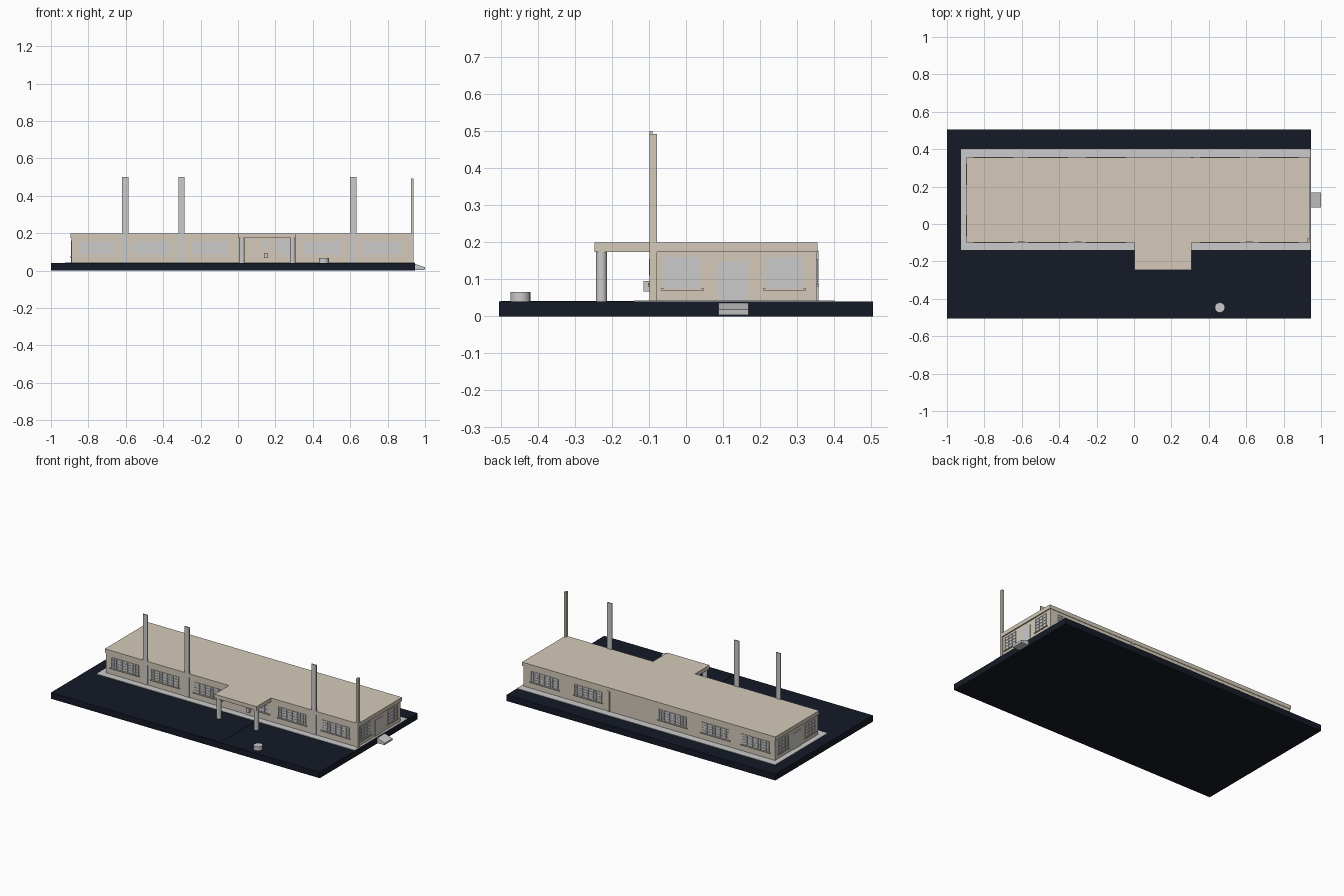
import bpy, bmesh, math
from mathutils import Matrix, Vector

if "Cube" in bpy.data.objects:
    bpy.data.objects.remove(bpy.data.objects["Cube"])


def material(name, rgb):
    m = bpy.data.materials.new(name)
    m.diffuse_color = (*rgb, 1)
    m.use_nodes = True
    m.node_tree.nodes["Principled BSDF"].inputs["Base Color"].default_value = m.diffuse_color
    return m


BEIGE = material("beige_plaster", (0.66, 0.59, 0.49))
NAVY = material("dark_asphalt", (0.007, 0.010, 0.019))


def finish(name, bm, mat=None):
    me = bpy.data.meshes.new(name)
    bm.to_mesh(me)
    bm.free()
    ob = bpy.data.objects.new(name, me)
    bpy.context.collection.objects.link(ob)
    if mat:
        me.materials.append(mat)
    return ob


def add_box(bm, x0, x1, y0, y1, z0, z1, M=Matrix()):
    c = Vector(((x0 + x1) / 2, (y0 + y1) / 2, (z0 + z1) / 2))
    S = Matrix.Diagonal((x1 - x0, y1 - y0, z1 - z0, 1))
    bmesh.ops.create_cube(bm, size=1, matrix=M @ Matrix.Translation(c) @ S)


def box(name, x0, x1, y0, y1, z0, z1, mat=None):
    bm = bmesh.new()
    add_box(bm, x0, x1, y0, y1, z0, z1)
    return finish(name, bm, mat)


def prism(name, pts, direction, mat=None):
    bm = bmesh.new()
    f = bm.faces.new([bm.verts.new(p) for p in pts])
    r = bmesh.ops.extrude_face_region(bm, geom=[f])
    bmesh.ops.translate(bm, vec=direction, verts=[v for v in r["geom"] if isinstance(v, bmesh.types.BMVert)])
    bmesh.ops.recalc_face_normals(bm, faces=bm.faces)
    return finish(name, bm, mat)


def cylinder(name, x, y, r, z0, z1):
    bm = bmesh.new()
    bmesh.ops.create_cone(bm, cap_ends=True, segments=24, radius1=r, radius2=r, depth=z1 - z0,
                          matrix=Matrix.Translation((x, y, (z0 + z1) / 2)))
    ob = finish(name, bm)
    bpy.context.view_layer.objects.active = ob
    ob.select_set(True)
    bpy.ops.object.shade_smooth_by_angle()
    ob.select_set(False)


def window(name, x, y, angle, w, z0, z1, cols, rows, sill=True):
    """Pane, frame grid and sill; outward normal is -y before rotation."""
    M = Matrix.Translation((x, y, 0)) @ Matrix.Rotation(angle, 4, 'Z')
    h, b = w / 2, 0.0015
    bm = bmesh.new()
    add_box(bm, -h, h, -0.001, 0.002, z0, z1, M)
    for i in range(cols + 1):
        t = 0.003 if i in (0, cols) else b
        c = -h + t / 2 + (w - t) * i / cols
        add_box(bm, c - t / 2, c + t / 2, -0.004, 0, z0, z1, M)
    for j in range(rows + 1):
        t = 0.003 if j in (0, rows) else b
        c = z0 + t / 2 + (z1 - z0 - t) * j / rows
        add_box(bm, -h, h, -0.0035, 0, c - t / 2, c + t / 2, M)
    finish(name, bm)
    if sill:
        bm = bmesh.new()
        add_box(bm, -h - 0.008, h + 0.008, -0.007, 0.002, z0 - 0.006, z0, M)
        finish(name + "_sill", bm, BEIGE)


# Site slab, driveway and pavement
box("site_slab", -1, 0.945, -0.505, 0.505, 0, 0.04, NAVY)
box("driveway", 0.0, 0.225, -0.50, -0.14, 0.038, 0.0415, NAVY)
box("pavement", -0.925, 0.944, -0.14, 0.40, 0.038, 0.043)

# Walls and T-shaped roof with entrance canopy
L, R, F, B = -0.89, 0.93, -0.095, 0.352
box("walls", L, R, F, B, 0.04, 0.18, BEIGE)
outline = [(-0.895, 0.355), (-0.895, -0.098), (0.003, -0.098), (0.003, -0.247),
           (0.307, -0.247), (0.307, -0.098), (0.938, -0.098), (0.938, 0.355)]
prism("roof_and_canopy", [(x, y, 0.174) for x, y in outline], (0, 0, 0.025), BEIGE)

# Tall fins along the front, and the beige one at the right corner
for i, x in enumerate((-0.603, -0.302, 0.617)):
    box(f"front_fin_{i}", x - 0.017, x + 0.017, -0.0985, -0.091, 0.04, 0.50)
box("corner_fin", 0.924, 0.938, -0.099, -0.078, 0.04, 0.492, BEIGE)

# Long windows front and back
for i, x in enumerate((-0.75, -0.46, -0.15, 0.46, 0.775)):
    window(f"front_window_{i}", x, F, 0, 0.198, 0.086, 0.155, 10, 4)
    window(f"back_window_{i}", x, B, math.pi, 0.198, 0.086, 0.155, 10, 4)

# End windows and doors
for side, x, a, s in (("right", R, math.pi / 2, 1), ("left", L, -math.pi / 2, -1)):
    for i, y in enumerate((-0.010, 0.266)):
        window(f"{side}_window_{i}", x, y, a, 0.10, 0.075, 0.16, 3, 4)
    x0, x1 = sorted((x - s * 0.003, x + s * 0.003))
    box(f"{side}_door", x0, x1, 0.086, 0.168, 0.04, 0.149)

# Ramp at the right door
prism("side_ramp", [(0.944, 0.088, 0.004), (0.998, 0.088, 0.004), (1.0, 0.088, 0.018), (0.944, 0.088, 0.036)],
      (0, 0.081, 0))

# Entrance: posts, door, window and letter box
for i, x in enumerate((0.021, 0.292)):
    cylinder(f"canopy_post_{i}", x, -0.228, 0.015, 0.04, 0.176)
box("entrance_door", 0.122, 0.198, -0.098, F + 0.003, 0.042, 0.172, BEIGE)
box("entrance_door_pane", 0.132, 0.170, -0.100, F, 0.11, 0.155)
window("entrance_window", 0.248, F, 0, 0.082, 0.09, 0.165, 3, 3)
box("letter_box", 0.139, 0.161, -0.115, F, 0.067, 0.095)

# Rear downpipe and round planter
box("rear_downpipe", 0.305, 0.317, B - 0.002, B + 0.006, 0.04, 0.178, BEIGE)
cylinder("round_planter", 0.459, -0.447, 0.027, 0.039, 0.066)
